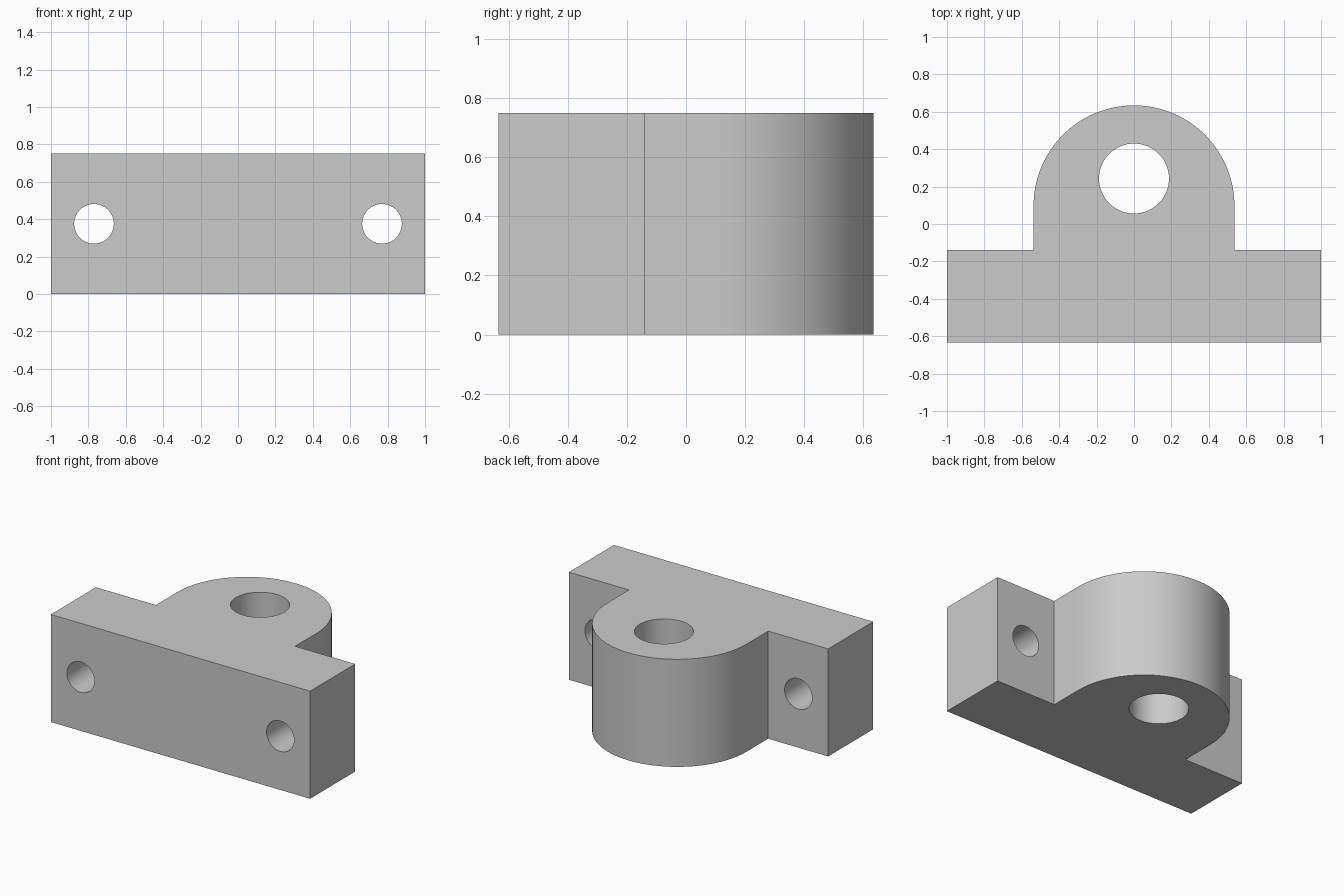
import bpy, bmesh
from math import pi, cos, sin

if "Cube" in bpy.data.objects:
    bpy.data.objects.remove(bpy.data.objects["Cube"])

H = 0.75                    # bracket height
BACK, STEP = -0.634, -0.138 # mounting flange y range
R = 0.537                   # rounded boss radius
ARC_Y = 0.634 - R           # boss arc centre
SEG = 64


def drill(target, name, radius, location, rotation=(0, 0, 0)):
    """Cut a round through-hole and remove the cutter."""
    bpy.ops.mesh.primitive_cylinder_add(vertices=SEG, radius=radius, depth=2,
                                        location=location, rotation=rotation)
    cutter = bpy.context.object
    cutter.name = name
    cutter.hide_render = True
    mod = target.modifiers.new(name, 'BOOLEAN')
    mod.operation = 'DIFFERENCE'
    mod.solver = 'EXACT'
    mod.object = cutter
    bpy.context.view_layer.objects.active = target
    bpy.ops.object.modifier_apply(modifier=mod.name)
    bpy.data.objects.remove(cutter, do_unlink=True)


# Outline: flat flange with a round-ended boss
outline = [(-1, STEP), (-1, BACK), (1, BACK), (1, STEP), (R, STEP)]
outline += [(R * cos(pi * i / SEG), ARC_Y + R * sin(pi * i / SEG))
            for i in range(SEG + 1)]
outline.append((-R, STEP))

# Extruded bracket body
bm = bmesh.new()
base = bm.faces.new([bm.verts.new((x, y, 0)) for x, y in outline])
ext = bmesh.ops.extrude_face_region(bm, geom=[base], use_keep_orig=True)
top = [v for v in ext['geom'] if isinstance(v, bmesh.types.BMVert)]
bmesh.ops.translate(bm, verts=top, vec=(0, 0, H))
bmesh.ops.recalc_face_normals(bm, faces=bm.faces)
mesh = bpy.data.meshes.new("bracket_body")
bm.to_mesh(mesh)
bm.free()
body = bpy.data.objects.new("bracket_body", mesh)
bpy.context.collection.objects.link(body)

# Vertical bore and two mounting holes
drill(body, "bore_cutter", 0.187, (0, 0.243, H / 2))
for side in (-1, 1):
    drill(body, "mount_hole_cutter", 0.106, (side * 0.77, -0.4, H / 2),
          (pi / 2, 0, 0))

# Smooth curved walls, crisp edges
bpy.ops.object.select_all(action='DESELECT')
body.select_set(True)
bpy.context.view_layer.objects.active = body
bpy.ops.object.shade_smooth_by_angle(angle=pi / 6)
